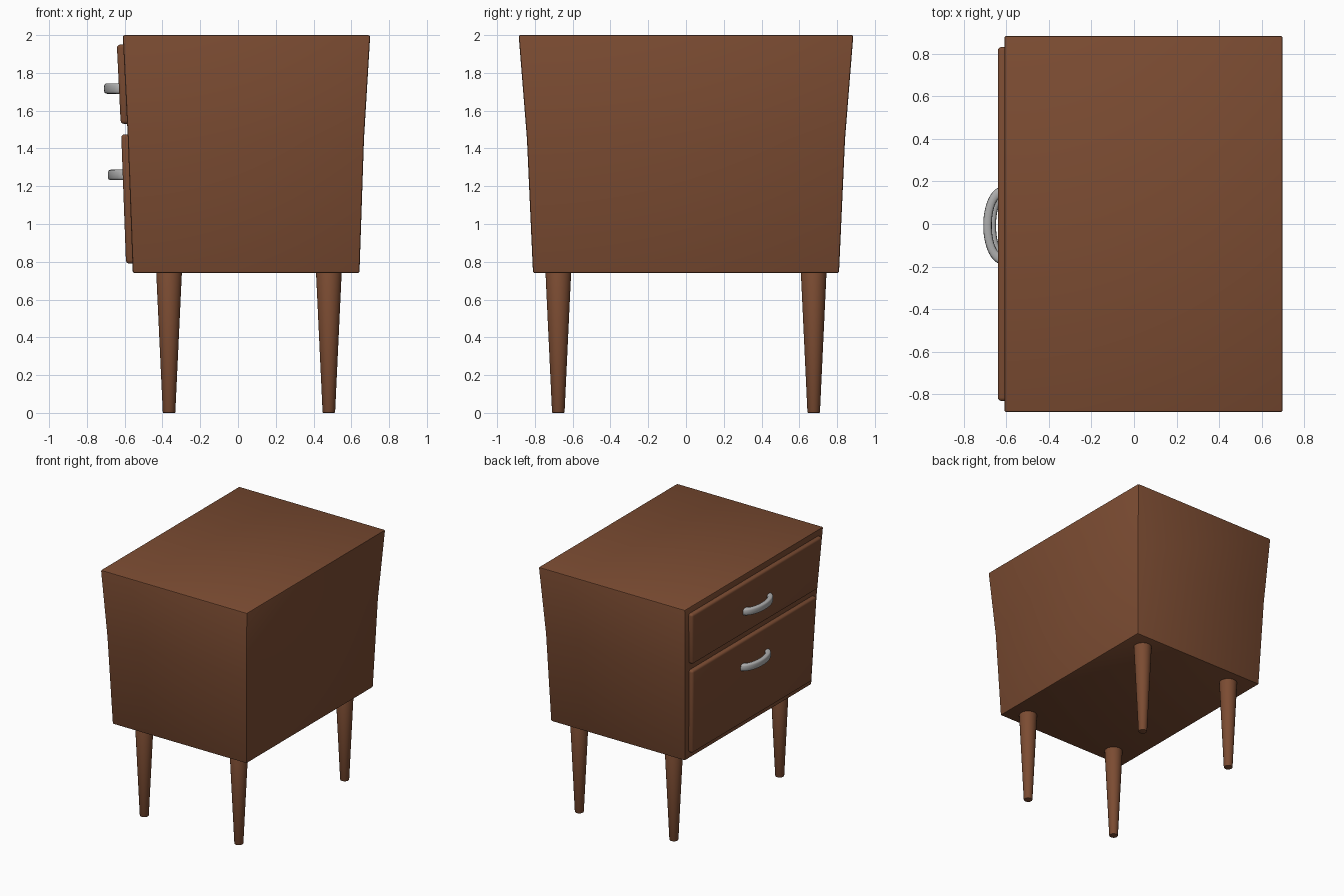
import bpy, bmesh, math

if "Cube" in bpy.data.objects:
    bpy.data.objects.remove(bpy.data.objects["Cube"])

def material(name, rgb):
    m = bpy.data.materials.new(name)
    m.diffuse_color = (*rgb, 1)
    m.use_nodes = True
    m.node_tree.nodes["Principled BSDF"].inputs["Base Color"].default_value = m.diffuse_color
    return m

WOOD = material("brown wood", (0.2, 0.072, 0.032))
METAL = material("grey metal", (0.42, 0.42, 0.42))

def loft(name, rings, mat, bevel=0.0, segs=2):
    """Skin a list of equal-length rings, cap both ends, bevel and smooth."""
    bm = bmesh.new()
    vs = [[bm.verts.new(p) for p in r] for r in rings]
    n = len(rings[0])
    for a, b in zip(vs, vs[1:]):
        for i in range(n):
            j = (i + 1) % n
            bm.faces.new((a[i], a[j], b[j], b[i]))
    bm.faces.new(vs[0][::-1])
    bm.faces.new(vs[-1])
    bmesh.ops.recalc_face_normals(bm, faces=bm.faces[:])
    if bevel:
        edges = [e for e in bm.edges if e.calc_face_angle(0) > math.radians(40)]
        bmesh.ops.bevel(bm, geom=edges, offset=bevel, segments=segs,
                        profile=0.5, affect='EDGES')
    me = bpy.data.meshes.new(name)
    bm.to_mesh(me)
    bm.free()
    ob = bpy.data.objects.new(name, me)
    bpy.context.collection.objects.link(ob)
    me.materials.append(mat)
    bpy.ops.object.select_all(action='DESELECT')
    ob.select_set(True)
    bpy.context.view_layer.objects.active = ob
    bpy.ops.object.shade_smooth_by_angle(angle=math.radians(40))
    return ob

def rect(x0, x1, hy, z):
    return [(x0, -hy, z), (x1, -hy, z), (x1, hy, z), (x0, hy, z)]

# Cabinet outline by height: z, drawer-side x, opposite x, half width in y
PROFILE = [(0.74, -0.557, 0.643, 0.81), (1.45, -0.583, 0.667, 0.842),
           (2.0, -0.61, 0.70, 0.886)]

def outline(z):
    lo, hi = PROFILE[:2] if z < 1.45 else PROFILE[1:]
    t = (z - lo[0]) / (hi[0] - lo[0])
    return [a + (b - a) * t for a, b in zip(lo, hi)][1:]

# Cabinet body
loft("cabinet_body", [rect(x0, x1, hy, z) for z, x0, x1, hy in PROFILE], WOOD, 0.01)

# Drawer fronts, following the taper of the body
def drawer(name, z0, z1):
    rings = []
    for z in (z0, z1):
        x, _, hy = outline(z)
        rings.append(rect(x - 0.034, x + 0.03, hy - 0.048, z))
    loft(name, rings, WOOD, 0.018, 3)

drawer("upper_drawer", 1.53, 1.95)
drawer("lower_drawer", 0.79, 1.475)

# Bow handles: half-ellipse sweep of a soft rectangular section
def handle(name, z):
    base = outline(z)[0] - 0.026
    soft = lambda v: math.copysign(abs(v) ** 0.6, v)
    rings = []
    for i in range(29):
        t = math.pi * i / 28
        ring = []
        for k in range(16):
            a = 2 * math.pi * k / 16
            s = soft(math.cos(a))
            ring.append((base - (0.067 + 0.02 * s) * math.sin(t),
                         -0.007 + (0.156 + 0.025 * s) * math.cos(t),
                         z + 0.028 * soft(math.sin(a))))
        rings.append(ring)
    loft(name, rings, METAL)

handle("upper_handle", 1.717)
handle("lower_handle", 1.26)

# Tapered round legs
for side, x in (("drawer_side", -0.365), ("plain_side", 0.481)):
    for end, y in (("front", -0.676), ("rear", 0.676)):
        rings = [[(x + r * math.cos(2 * math.pi * k / 32),
                   y + r * math.sin(2 * math.pi * k / 32), z) for k in range(32)]
                 for r, z in ((0.033, 0), (0.068, 0.745))]
        loft(f"{side}_{end}_leg", rings, WOOD, 0.004, 2)
